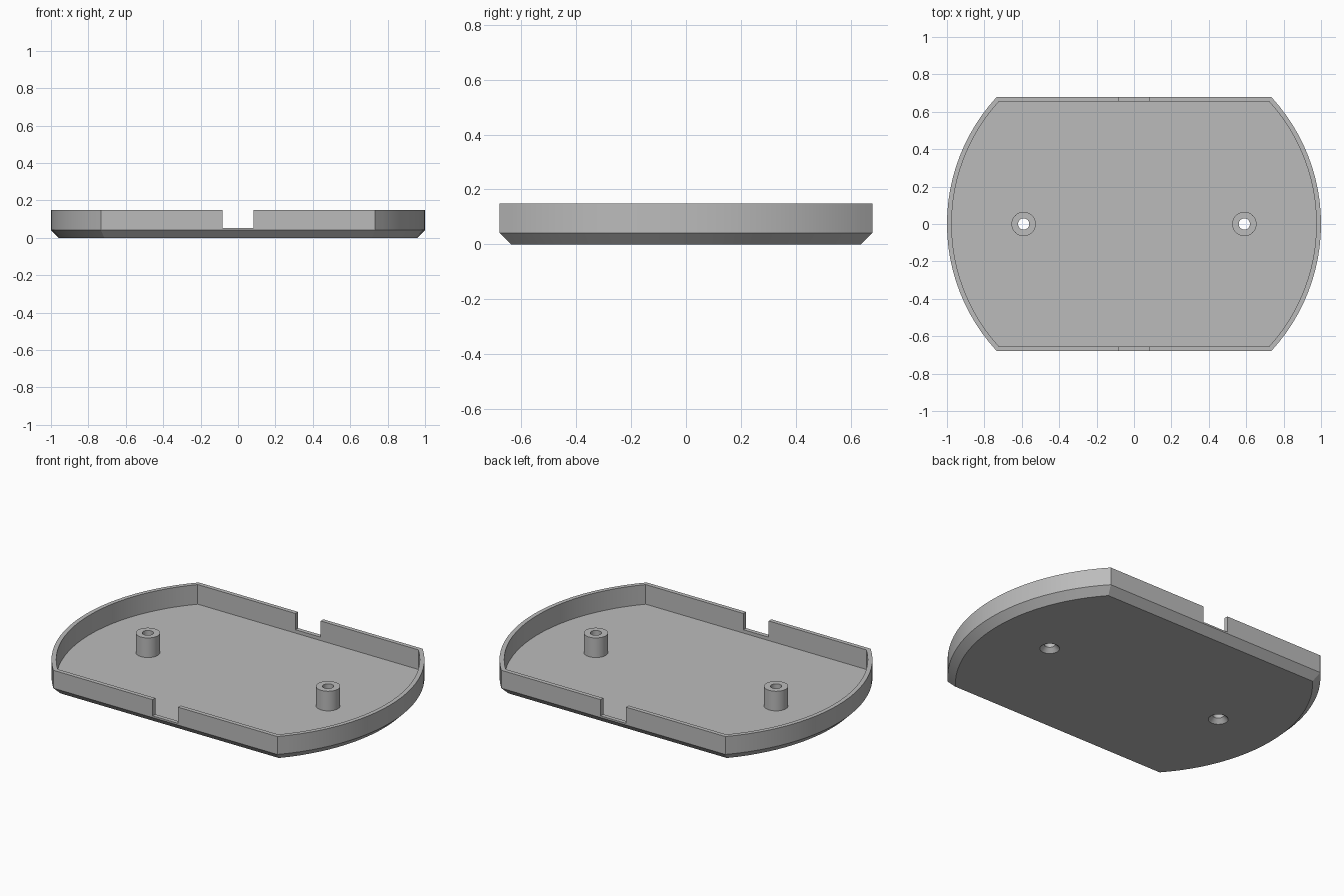
import bpy, bmesh, math

if "Cube" in bpy.data.objects:
    bpy.data.objects.remove(bpy.data.objects["Cube"], do_unlink=True)

HALF_DEPTH = 0.68
HEIGHT = 0.148
FLOOR = 0.032
WALL = 0.025
CHAMFER = 0.042
POST_X = 0.59
ARC_STEPS = 24

grey = bpy.data.materials.new("plain grey")
grey.use_nodes = True
grey.diffuse_color = (0.5, 0.5, 0.5, 1)
grey.node_tree.nodes["Principled BSDF"].inputs["Base Color"].default_value = (0.5, 0.5, 0.5, 1)


def outline(inset):
    """Disc with flat front and back, moved inwards by inset."""
    radius, depth = 1 - inset, HALF_DEPTH - inset
    sweep = math.asin(depth / radius)
    arc = [sweep * (2 * i / ARC_STEPS - 1) for i in range(ARC_STEPS + 1)]
    angles = arc + [a + math.pi for a in arc]
    return [(radius * math.cos(a), radius * math.sin(a)) for a in angles]


def circle(radius, x, steps=32):
    turns = [2 * math.pi * i / steps for i in range(steps)]
    return [(x + radius * math.cos(a), radius * math.sin(a)) for a in turns]


def loft(name, sections):
    """Closed solid through a stack of (points, z) sections."""
    bm = bmesh.new()
    rings = [[bm.verts.new((x, y, z)) for x, y in pts] for pts, z in sections]
    for low, high in zip(rings, rings[1:]):
        for i in range(len(low)):
            j = (i + 1) % len(low)
            bm.faces.new((low[i], low[j], high[j], high[i]))
    bm.faces.new(rings[0][::-1])
    bm.faces.new(rings[-1])
    bmesh.ops.recalc_face_normals(bm, faces=bm.faces)
    mesh = bpy.data.meshes.new(name)
    bm.to_mesh(mesh)
    bm.free()
    mesh.materials.append(grey)
    obj = bpy.data.objects.new(name, mesh)
    bpy.context.collection.objects.link(obj)
    return obj


def combine(target, tool, operation):
    """Apply a boolean and remove the helper."""
    mod = target.modifiers.new(tool.name, "BOOLEAN")
    mod.operation, mod.object, mod.solver = operation, tool, "EXACT"
    bpy.context.view_layer.objects.active = target
    bpy.ops.object.modifier_apply(modifier=mod.name)
    bpy.data.objects.remove(tool, do_unlink=True)


# Tray with chamfered underside and thin rim
tray = loft("tray", [
    (outline(CHAMFER), 0), (outline(0), CHAMFER), (outline(0), HEIGHT),
    (outline(WALL), HEIGHT), (outline(WALL), FLOOR)])

# Notches through the front and back walls
notch = loft("notch_cutter", [
    ([(-0.083, -1), (0.083, -1), (0.083, 1), (-0.083, 1)], z) for z in (0.052, 0.3)])
combine(tray, notch, "DIFFERENCE")

# Screw posts with a through bore, countersunk from below
for x in (-POST_X, POST_X):
    post = loft("screw_post", [(circle(0.065, x), z) for z in (0.015, HEIGHT)])
    combine(tray, post, "UNION")
    bore = loft("bore_cutter", [
        (circle(0.063, x), -0.01), (circle(0.03, x), 0.025), (circle(0.03, x), 0.3)])
    combine(tray, bore, "DIFFERENCE")

# Smooth curved walls, crisp edges
bpy.ops.object.select_all(action="DESELECT")
tray.select_set(True)
bpy.context.view_layer.objects.active = tray
bpy.ops.object.shade_smooth_by_angle(angle=math.radians(25))
